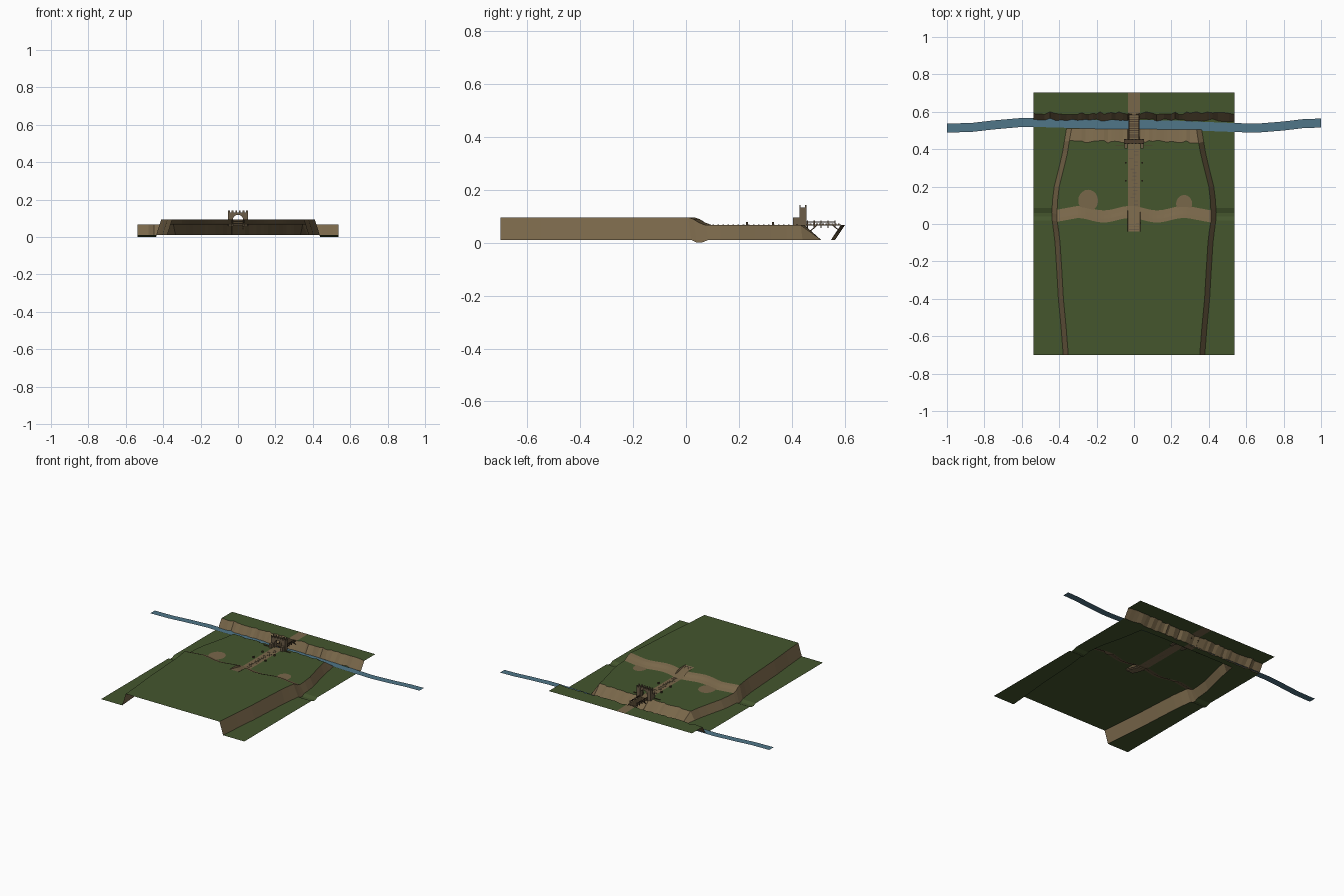
import bpy, bmesh, math, random

random.seed(4)
if "Cube" in bpy.data.objects:
    bpy.data.objects.remove(bpy.data.objects["Cube"])


def material(name, rgb):
    m = bpy.data.materials.new(name)
    m.use_nodes = True
    m.diffuse_color = (*rgb, 1)
    m.node_tree.nodes["Principled BSDF"].inputs["Base Color"].default_value = (*rgb, 1)
    return m


GRASS = material("grass green", (0.058, 0.092, 0.027))
EARTH = material("earth brown", (0.19, 0.135, 0.068))
WATER = material("river blue", (0.08, 0.18, 0.25))
STONE = material("stone brown", (0.15, 0.11, 0.065))
WOOD = material("dark wood", (0.075, 0.048, 0.027))


def finish(bm, name, *mats):
    me = bpy.data.meshes.new(name)
    bm.to_mesh(me)
    bm.free()
    for m in mats:
        me.materials.append(m)
    ob = bpy.data.objects.new(name, me)
    bpy.context.collection.objects.link(ob)
    return ob


def box(name, mat, x, y, z):
    """Box given by its (low, high) range on every axis."""
    bm = bmesh.new()
    bmesh.ops.create_cube(bm, size=1)
    for v in bm.verts:
        v.co = [r[0] + (c + 0.5) * (r[1] - r[0]) for c, r in zip(v.co, (x, y, z))]
    return finish(bm, name, mat)


def lerp_table(t, table):
    for (a, va), (b, vb) in zip(table, table[1:]):
        if t <= b:
            return va + (vb - va) * max(0, t - a) / (b - a)
    return table[-1][1]


FLOOR, LOW, HIGH = 0.01, 0.066, 0.095
CLIFF = [(-0.7, 0.38), (-0.4, 0.405), (-0.1, 0.425), (0.08, 0.44), (0.2, 0.428), (0.44, 0.37), (0.51, 0.36)]
ROWS = [-0.7, -0.55, -0.4, -0.25, -0.1, -0.04, 0.02, 0.04, 0.06, 0.085,
        0.13, 0.2, 0.26, 0.32, 0.38, 0.44, 0.51, 0.555, 0.592, 0.65, 0.703]


def ground_z(x, y, inside):
    """Height of the terrain: plateau, terrace, river bed and far bank."""
    if y > 0.5:
        return FLOOR if y < 0.57 else LOW
    if not inside:
        return 0.0 if 0.03 < y < 0.07 else FLOOR
    if abs(x) < 0.032:  # sunken stair ramp
        return lerp_table(y, [(-0.04, HIGH), (0.085, LOW)])
    t = min(1, max(0, (y - 0.02) / 0.065))
    return HIGH + (LOW - HIGH) * t * t * (3 - 2 * t)


# Terrain: rows run across, with columns following the cliff foot and cliff top
half = [0.0, 0.031, 0.034] + [0.06 + 0.02 * i for i in range(13)]
bm = bmesh.new()
grid = []
for y in ROWS:
    foot = lerp_table(y, CLIFF) + random.uniform(-0.003, 0.003)
    right = [(u, True) for u in half] + [(foot - 0.027, True), (foot, False)]
    right += [(foot + (0.537 - foot) * k / 6, False) for k in range(1, 7)]
    row = []
    for x, inside in [(-x, i) for x, i in right[:0:-1]] + right:
        yy = y
        if 0 < y < 0.1 and inside:
            yy += 0.012 * math.sin(x * 22 + 2)
        elif 0.4 < y < 0.6 and inside and y < 0.5 or 0.55 < y < 0.6:
            yy += random.uniform(-0.008, 0.008)
        row.append(bm.verts.new((x, yy, ground_z(x, y, inside))))
    grid.append(row)
for j, (r0, r1) in enumerate(zip(grid, grid[1:])):
    for i in range(len(r0) - 1):
        f = bm.faces.new((r0[i], r0[i + 1], r1[i + 1], r1[i]))
        f.normal_update()
        c = f.calc_center_median()
        road = abs(c.x) < 0.032 and c.y > -0.04
        rise = max(v.co.z for v in f.verts) - min(v.co.z for v in f.verts)
        f.material_index = 1 if road or rise > 0.0035 and c.z > 0.02 else 0
finish(bm, "terrain", GRASS, EARTH)

# Trodden earth patches on the terrace below the slope
for cx, cy, r in [(-0.245, 0.125, 0.053), (0.268, 0.108, 0.043)]:
    bm = bmesh.new()
    ring = []
    for k in range(20):
        a = k * math.tau / 20
        ring.append(bm.verts.new((cx + r * math.cos(a), cy + r * 1.1 * math.sin(a), LOW + 0.002)))
    bm.faces.new(ring)
    finish(bm, "earth_patch", EARTH)

# River ribbon
bm = bmesh.new()
COURSE = [(-1, 0.513), (-0.87, 0.516), (-0.75, 0.53), (-0.6, 0.543), (-0.45, 0.541), (-0.2, 0.533),
          (0.2, 0.53), (0.45, 0.519), (0.65, 0.512), (0.8, 0.524), (0.9, 0.536), (1, 0.54)]
last = None
for k in range(61):
    x = -1 + k / 30
    y = lerp_table(x, COURSE)
    pair = [bm.verts.new((x, y + s * 0.024, 0.014)) for s in (-1, 1)]
    if last:
        bm.faces.new((last[0], pair[0], pair[1], last[1]))
    last = pair
finish(bm, "river", WATER)

# Stairs from the terrace to the plateau
for k in range(8):
    y = 0.075 - k * 0.0145
    z = LOW + 0.0035 * k
    box("stair_step", STONE if k % 2 else EARTH, (-0.027, 0.027), (y - 0.0145, y), (z - 0.004, z + 0.003))

# Paving slabs and marker posts along the road
for k in range(16):
    y = 0.1 + k * 0.019
    x = random.uniform(-0.018, 0.012)
    box("road_slab", STONE, (x - 0.01, x + 0.012), (y, y + 0.006), (LOW, LOW + 0.002))
for y in (0.23, 0.328):
    for s in (-1, 1):
        box("road_post", WOOD, (s * 0.045 - 0.004, s * 0.045 + 0.004), (y - 0.004, y + 0.004), (LOW, LOW + 0.011))

# Gatehouse: two towers, an arched lintel and battlements
for s in (-1, 1):
    x = sorted((s * 0.026, s * 0.053))
    box("gate_tower", STONE, x, (0.428, 0.454), (0.06, 0.13))
    box("gate_buttress", STONE, sorted((s * 0.034, s * 0.05)), (0.404, 0.43), (0.06, 0.094))
    box("fence_rail", WOOD, sorted((s * 0.053, s * 0.1)), (0.417, 0.421), (0.066, 0.07))
bm = bmesh.new()
arch = []
for k in range(13):
    a = math.pi * k / 12
    x, z = 0.027 * math.cos(a), 0.094 + 0.025 * math.sin(a)
    arch.append([bm.verts.new((x, y, zz)) for y in (0.43, 0.452) for zz in (z, 0.13)])
for a, b in zip(arch, arch[1:]):
    for i, j in ((0, 1), (1, 3), (3, 2), (2, 0)):
        bm.faces.new((a[i], a[j], b[j], b[i]))
bmesh.ops.recalc_face_normals(bm, faces=bm.faces)
finish(bm, "gate_arch", STONE)
box("gate_walk", WOOD, (-0.05, 0.05), (0.431, 0.451), (0.13, 0.132))
for k in range(6):
    x = -0.053 + k * 0.0194
    for y in (0.428, 0.449):
        box("battlement", STONE, (x, x + 0.009), (y, y + 0.005), (0.129, 0.141))

# Wooden bridge over the river
box("bridge_deck", WOOD, (-0.027, 0.027), (0.452, 0.585), (0.064, 0.068))
for k in range(11):
    y = 0.455 + k * 0.0118
    box("bridge_plank", EARTH, (-0.026, 0.026), (y, y + 0.007), (0.068, 0.071))
for s in (-1, 1):
    x = sorted((s * 0.024, s * 0.029))
    box("bridge_rail", WOOD, x, (0.452, 0.565), (0.076, 0.08))
    for k in range(5):
        y = 0.456 + k * 0.026
        box("bridge_post", WOOD, x, (y, y + 0.004), (0.055, 0.083))
    for low, high in ((0.468, 0.495), (0.582, 0.553)):
        brace = box("bridge_brace", WOOD, x, (-0.003, 0.003), (0.042, 0.066))
        for v in brace.data.vertices:
            v.co.y += high if v.co.z > 0.05 else low
